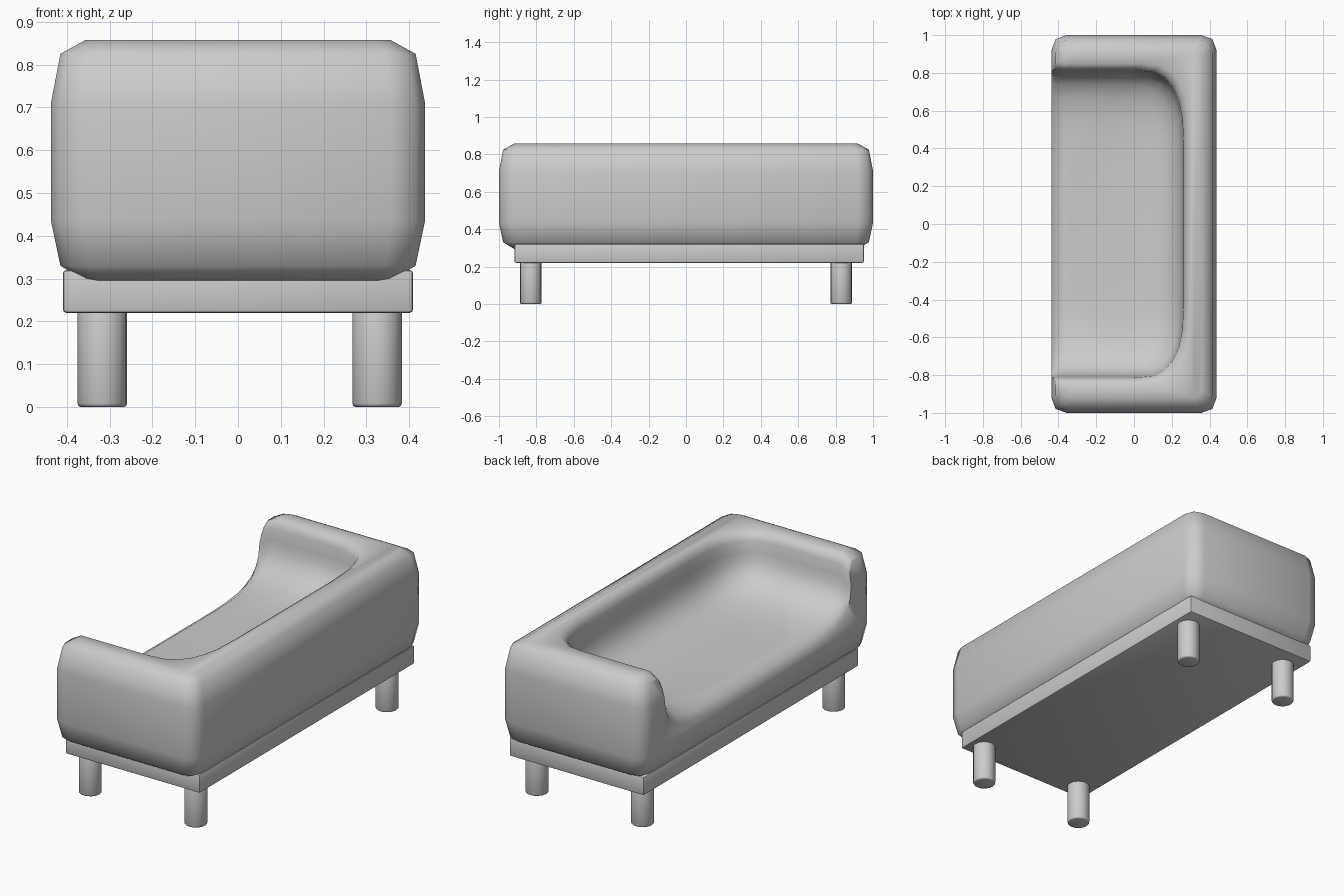
import bpy, bmesh, math

if "Cube" in bpy.data.objects:
    bpy.data.objects.remove(bpy.data.objects["Cube"])


def loft(name, rings):
    """Closed solid through equal-length rings of points, bottom to top."""
    bm = bmesh.new()
    rows = [[bm.verts.new(p) for p in r] for r in rings]
    n = len(rows[0])
    for a, b in zip(rows, rows[1:]):
        for i in range(n):
            j = (i + 1) % n
            bm.faces.new((a[i], a[j], b[j], b[i]))
    # Caps as strips between mirrored points
    for row in (rows[0], rows[-1]):
        for i in range(n // 2 - 1):
            bm.faces.new((row[i], row[i + 1], row[n - 2 - i], row[n - 1 - i]))
    bmesh.ops.recalc_face_normals(bm, faces=bm.faces)
    me = bpy.data.meshes.new(name)
    bm.to_mesh(me)
    bm.free()
    ob = bpy.data.objects.new(name, me)
    bpy.context.collection.objects.link(ob)
    return ob


def smooth(ob, angle):
    bpy.ops.object.select_all(action='DESELECT')
    ob.select_set(True)
    bpy.context.view_layer.objects.active = ob
    bpy.ops.object.shade_smooth_by_angle(angle=math.radians(angle))


def apply_all(ob):
    bpy.context.view_layer.objects.active = ob
    for m in list(ob.modifiers):
        bpy.ops.object.modifier_apply(modifier=m.name)


def soft_rect(z, inset):
    """Rectangle ring with rounded corners."""
    X, Y, c = .437 - inset, 1 - inset, .08 - .5 * inset
    k = c * .27
    corner = [(X, Y - c), (X - k, Y - k), (X - c, Y)]
    pts = corner[:]
    pts += [(-x, y) for x, y in corner[::-1]]
    pts += [(-x, -y) for x, y in corner]
    pts += [(x, -y) for x, y in corner[::-1]]
    return [(x, y, z) for x, y in pts]


def dish_ring(z, h, b):
    """U-shaped outline of the seat hollow, open toward -x, with a soft front lip."""
    x0, y0 = b - .26, h * .5
    half = [(-.6, h, z - .22), (-.46, h, z - .085),
            (-.41, h, z - .03), (-.365, h, z)]
    for i in range(7):
        t = math.pi / 2 * i / 6
        half.append((x0 + (b - x0) * max(math.sin(t), 0) ** .73,
                     y0 + (h - y0) * max(math.cos(t), 0) ** .73, z))
    return half + [(x, -y, zz) for x, y, zz in half[::-1]]


# Upholstered body with soft edges
body = loft("sofa_body", [soft_rect(z, i) for z, i in (
    (.295, .08), (.33, .022), (.435, 0), (.71, 0), (.825, .022), (.857, .08))])

# Hollow that forms the seat, arms and backrest
cutter = loft("seat_hollow", [dish_ring(*r) for r in (
    (.542, .36, -.08), (.547, .48, .01), (.558, .58, .09), (.578, .67, .16),
    (.612, .74, .21), (.655, .78, .24), (.70, .80, .253), (.75, .808, .26),
    (.81, .814, .263), (.84, .825, .275), (.858, .85, .30), (1.1, .852, .302))])
cutter.hide_render = True
cut = body.modifiers.new("hollow", 'BOOLEAN')
cut.object = cutter
cut.operation = 'DIFFERENCE'
cut.solver = 'EXACT'
apply_all(body)
bpy.data.objects.remove(cutter)
smooth(body, 55)

# Base frame
bpy.ops.mesh.primitive_cube_add(size=1, location=(0, .017, .27))
base = bpy.context.object
base.name = "base_frame"
base.scale = (.818, 1.868, .1)
bpy.ops.object.transform_apply(location=False, rotation=False, scale=True)
bev = base.modifiers.new("edge", 'BEVEL')
bev.width, bev.segments = .008, 2
apply_all(base)
smooth(base, 40)

# Four round legs
for x, xn in ((-.317, "front"), (.325, "back")):
    for y, yn in ((-.83, "right"), (.83, "left")):
        bpy.ops.mesh.primitive_cylinder_add(vertices=16, radius=.058, depth=.24,
                                            location=(x, y, .12))
        leg = bpy.context.object
        leg.name = f"{xn}_{yn}_leg"
        bev = leg.modifiers.new("edge", 'BEVEL')
        bev.width, bev.segments = .008, 2
        apply_all(leg)
        smooth(leg, 50)
